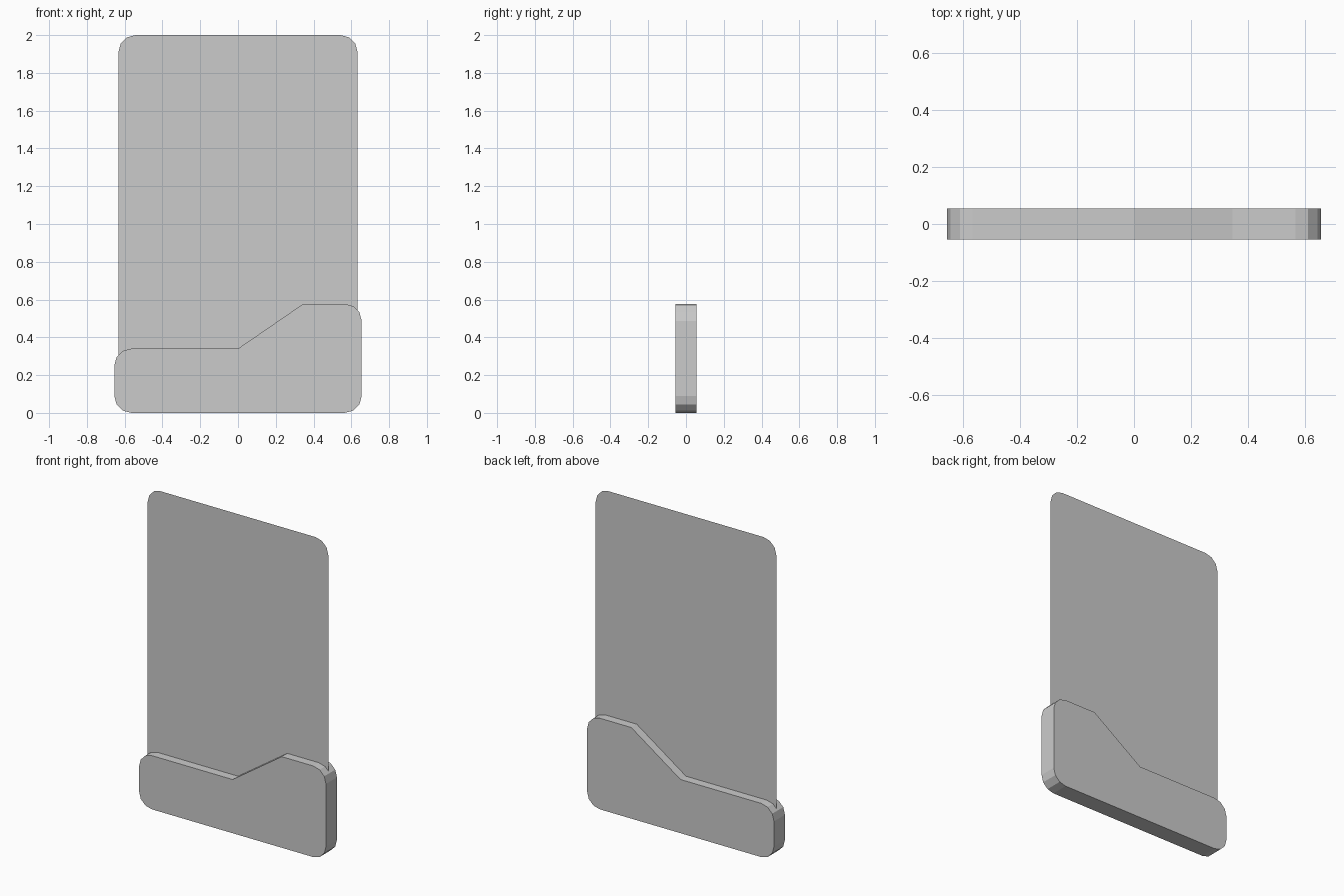
import bpy
import bmesh
from math import sin, cos, pi

if "Cube" in bpy.data.objects:
    bpy.data.objects.remove(bpy.data.objects["Cube"])


def arc(cx, cz, r, start, steps=3):
    """Quarter-circle corner points, counter-clockwise from angle start."""
    return [(cx + r * cos(start + i * pi / 2 / steps),
             cz + r * sin(start + i * pi / 2 / steps)) for i in range(steps + 1)]


def rounded_profile(w, bottom, top_left, top_right, r, slope=()):
    """Rounded outline in x/z; slope holds extra points along the top edge."""
    x = w - r
    return (arc(-x, bottom + r, r, pi) + arc(x, bottom + r, r, 1.5 * pi)
            + arc(x, top_right - r, r, 0) + list(slope)
            + arc(-x, top_left - r, r, pi / 2))


def build(name, points, depth=0.0):
    """Flat sheet at y = 0, or a slab centred on y = 0 when depth is given."""
    bm = bmesh.new()
    face = bm.faces.new([bm.verts.new((x, -depth / 2, z)) for x, z in points])
    if depth:
        ext = bmesh.ops.extrude_face_region(bm, geom=[face], use_keep_orig=True)
        verts = [g for g in ext["geom"] if isinstance(g, bmesh.types.BMVert)]
        bmesh.ops.translate(bm, verts=verts, vec=(0, depth, 0))
        bmesh.ops.recalc_face_normals(bm, faces=bm.faces)
    mesh = bpy.data.meshes.new(name)
    bm.to_mesh(mesh)
    bm.free()
    obj = bpy.data.objects.new(name, mesh)
    bpy.context.collection.objects.link(obj)
    return obj


# Thin upright sheet, its lower edge hidden inside the base
build("panel_sheet", rounded_profile(0.633, 0.03, 2.0, 2.0, 0.09))

# Stepped base slab holding the sheet
build("stepped_base",
      rounded_profile(0.655, 0.0, 0.34, 0.577, 0.09, [(0.345, 0.577), (0.0, 0.34)]),
      depth=0.11)
